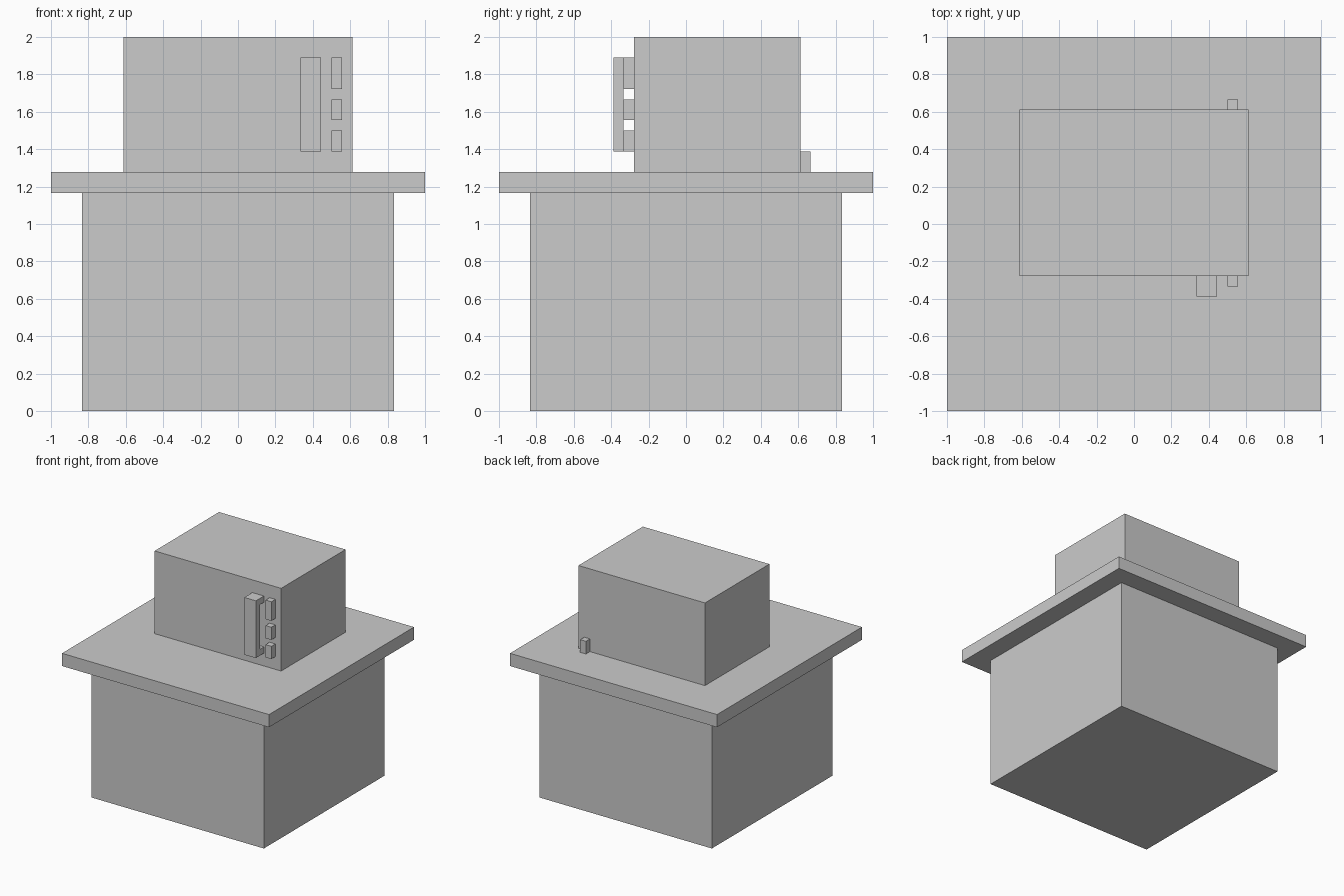
import bpy, bmesh

if "Cube" in bpy.data.objects:
    bpy.data.objects.remove(bpy.data.objects["Cube"])

U = 1 / 18  # modelling grid step


def box(name, x, y, z):
    """Box spanning the given (min, max) ranges, in grid steps."""
    bpy.ops.mesh.primitive_cube_add(size=1)
    ob = bpy.context.object
    ob.name = ob.data.name = name
    for v in ob.data.vertices:
        v.co = [U * (r[0] if c < 0 else r[1]) for c, r in zip(v.co, (x, y, z))]
    return ob


def extrude_x(name, profile, x0, x1):
    """Extrude a closed (y, z) profile along x, in grid steps."""
    bm = bmesh.new()
    face = bm.faces.new([bm.verts.new((x0 * U, y * U, z * U)) for y, z in profile])
    new = bmesh.ops.extrude_face_region(bm, geom=[face])["geom"]
    verts = [g for g in new if isinstance(g, bmesh.types.BMVert)]
    bmesh.ops.translate(bm, verts=verts, vec=((x1 - x0) * U, 0, 0))
    # close the starting end if the extrusion consumed it
    if not face.is_valid:
        bmesh.ops.holes_fill(bm, edges=bm.edges)
    bmesh.ops.recalc_face_normals(bm, faces=bm.faces)
    me = bpy.data.meshes.new(name)
    bm.to_mesh(me)
    bm.free()
    ob = bpy.data.objects.new(name, me)
    bpy.context.collection.objects.link(ob)
    return ob


# Counter: cabinet and overhanging worktop
box("cabinet", (-15, 15), (-15, 15), (0, 21))
box("worktop", (-18, 18), (-18, 18), (21, 23))

# Appliance body set towards the back
box("oven_body", (-11, 11), (-5, 11), (23, 36))

# C-shaped door handle
extrude_x("door_handle",
          [(-5, 25), (-7, 25), (-7, 34), (-5, 34),
           (-5, 33), (-6, 33), (-6, 26), (-5, 26)], 6, 8)

# Control panel: tall display above two buttons
for name, z in (("display", (31, 34)), ("upper_button", (28, 30)), ("lower_button", (25, 27))):
    box(name, (9, 10), (-6, -5), z)

# Power plug on the back
box("power_plug", (9, 10), (11, 12), (23, 25))
